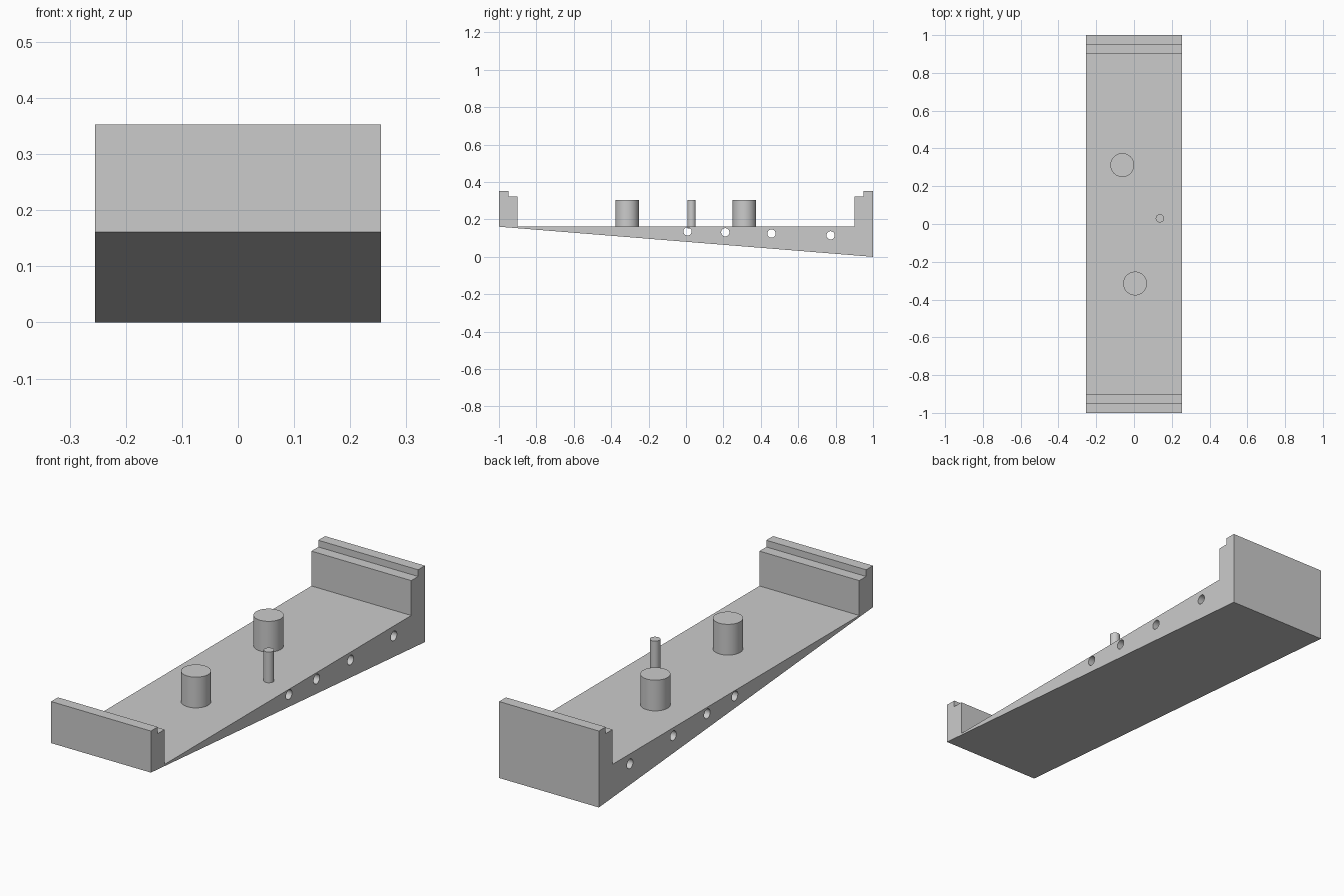
import bpy
import bmesh
import math

cube = bpy.data.objects.get("Cube")
if cube:
    bpy.data.objects.remove(cube, do_unlink=True)

HALF_WIDTH = 0.255
DECK = 0.161
PIN_TOP = 0.303

grey = bpy.data.materials.new("plain grey")
grey.use_nodes = True
grey.diffuse_color = (0.6, 0.6, 0.6, 1)
grey.node_tree.nodes["Principled BSDF"].inputs["Base Color"].default_value = (0.6, 0.6, 0.6, 1)


def finish(obj):
    """Give a part its colour and smooth only its curved faces."""
    obj.data.materials.clear()
    obj.data.materials.append(grey)
    bpy.ops.object.select_all(action="DESELECT")
    obj.select_set(True)
    bpy.context.view_layer.objects.active = obj
    bpy.ops.object.shade_smooth_by_angle(angle=math.radians(30))


def cylinder(name, radius, depth, location, rotation=(0, 0, 0)):
    bpy.ops.mesh.primitive_cylinder_add(vertices=48, radius=radius, depth=depth,
                                        location=location, rotation=rotation)
    obj = bpy.context.object
    obj.name = name
    return obj


# Wedge base with a stepped wall at each end: side profile (y, z) extruded along x
stepped_wall = [(0.9, DECK), (0.9, 0.322), (0.95, 0.322), (0.95, 0.353), (1, 0.353)]
profile = [(-1, DECK), (1, 0)] + stepped_wall[::-1] + [(-y, z) for y, z in stepped_wall]
bm = bmesh.new()
side = bm.faces.new([bm.verts.new((-HALF_WIDTH, y, z)) for y, z in profile])
swept = bmesh.ops.extrude_face_region(bm, geom=[side])["geom"]
bmesh.ops.translate(bm, vec=(2 * HALF_WIDTH, 0, 0),
                    verts=[v for v in swept if isinstance(v, bmesh.types.BMVert)])
bmesh.ops.recalc_face_normals(bm, faces=bm.faces)
mesh = bpy.data.meshes.new("wedge_base")
bm.to_mesh(mesh)
bm.free()
base = bpy.data.objects.new("wedge_base", mesh)
bpy.context.collection.objects.link(base)
mesh.materials.append(grey)

# Round holes drilled through from side to side
for y, z in [(0.008, 0.136), (0.21, 0.131), (0.457, 0.124), (0.773, 0.115)]:
    drill = cylinder("hole_cutter", 0.022, 1, (0, y, z), (0, math.pi / 2, 0))
    drill.hide_render = True
    cut = base.modifiers.new("hole", "BOOLEAN")
    cut.operation = "DIFFERENCE"
    cut.solver = "EXACT"
    cut.object = drill
    bpy.context.view_layer.objects.active = base
    bpy.ops.object.modifier_apply(modifier=cut.name)
    bpy.data.objects.remove(drill, do_unlink=True)
finish(base)

# Upright posts and thin pin standing on the deck
for name, x, y, radius in [("back_post", -0.062, 0.312, 0.063),
                           ("front_post", 0.006, -0.315, 0.063),
                           ("thin_pin", 0.137, 0.03, 0.022)]:
    bottom = DECK - 0.01
    finish(cylinder(name, radius, PIN_TOP - bottom, (x, y, (PIN_TOP + bottom) / 2)))
